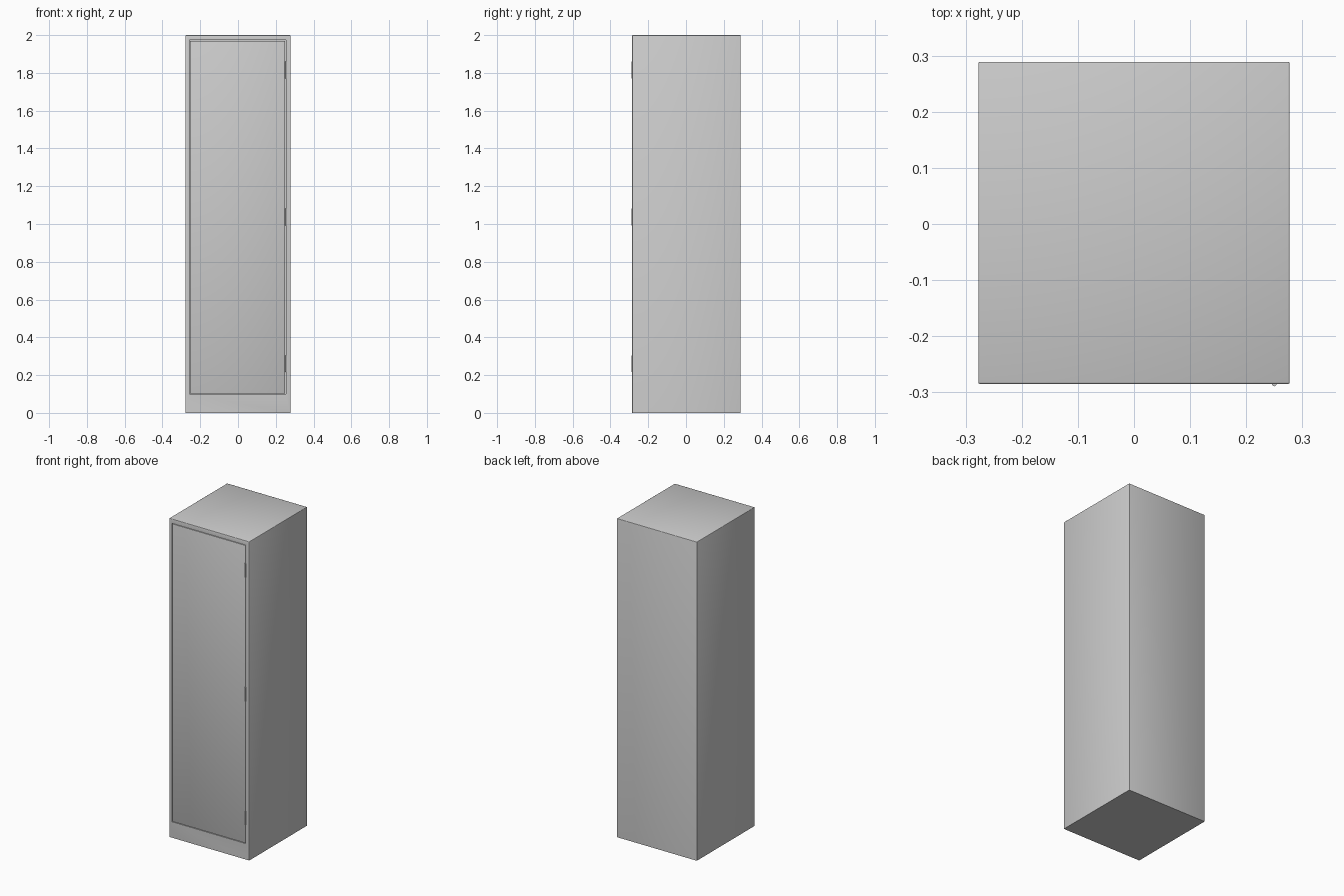
import bpy, bmesh
from mathutils import Vector

if "Cube" in bpy.data.objects:
    bpy.data.objects.remove(bpy.data.objects["Cube"])

FRONT, BACK, HALF_W, HEIGHT = -0.285, 0.289, 0.2775, 2.0
DOOR_L, DOOR_R, DOOR_B, DOOR_T = -0.255, 0.25, 0.103, 1.97
GAP = 0.003


def box(name, lo, hi, bevel=0.0, keep_bottom=False):
    lo, hi = Vector(lo), Vector(hi)
    bm = bmesh.new()
    bmesh.ops.create_cube(bm, size=1)
    for v in bm.verts:
        v.co = Vector([(lo[i] + hi[i]) / 2 + v.co[i] * (hi[i] - lo[i]) for i in range(3)])
    if bevel:
        edges = [e for e in bm.edges
                 if not (keep_bottom and all(abs(v.co.z - lo.z) < 1e-5 for v in e.verts))]
        bmesh.ops.bevel(bm, geom=edges, offset=bevel, segments=2, profile=0.5, affect='EDGES')
    mesh = bpy.data.meshes.new(name)
    bm.to_mesh(mesh)
    bm.free()
    ob = bpy.data.objects.new(name, mesh)
    bpy.context.collection.objects.link(ob)
    return ob


def smooth(ob):
    bpy.ops.object.select_all(action='DESELECT')
    ob.select_set(True)
    bpy.context.view_layer.objects.active = ob
    bpy.ops.object.shade_smooth_by_angle(angle=0.8)


# Cabinet body with softened edges and a flat base
body = box("cabinet_body", (-HALF_W, FRONT, 0), (HALF_W, BACK, HEIGHT), 0.003, True)

# Shallow recess that receives the door
cutter = box("door_recess_cutter", (DOOR_L - GAP, FRONT - 0.05, DOOR_B - GAP),
             (DOOR_R + GAP, FRONT + 0.025, DOOR_T + GAP))
cutter.hide_render = True
cutter.hide_viewport = False
cutter.display_type = 'WIRE'
cut = body.modifiers.new("door_recess", 'BOOLEAN')
cut.operation = 'DIFFERENCE'
cut.solver = 'EXACT'
cut.object = cutter
bpy.context.view_layer.objects.active = body
bpy.ops.object.modifier_apply(modifier=cut.name)
bpy.data.objects.remove(cutter, do_unlink=True)
smooth(body)

# Flush door panel
door = box("door", (DOOR_L, FRONT, DOOR_B), (DOOR_R, FRONT + 0.025, DOOR_T), 0.001)
smooth(door)

# Three hinge barrels on the right edge of the door
for label, z in (("lower", 0.26), ("middle", 1.037), ("upper", 1.815)):
    bpy.ops.mesh.primitive_cylinder_add(vertices=16, radius=0.0042, depth=0.088,
                                        location=(0.25, FRONT, z))
    hinge = bpy.context.object
    hinge.name = label + "_hinge"
    smooth(hinge)
